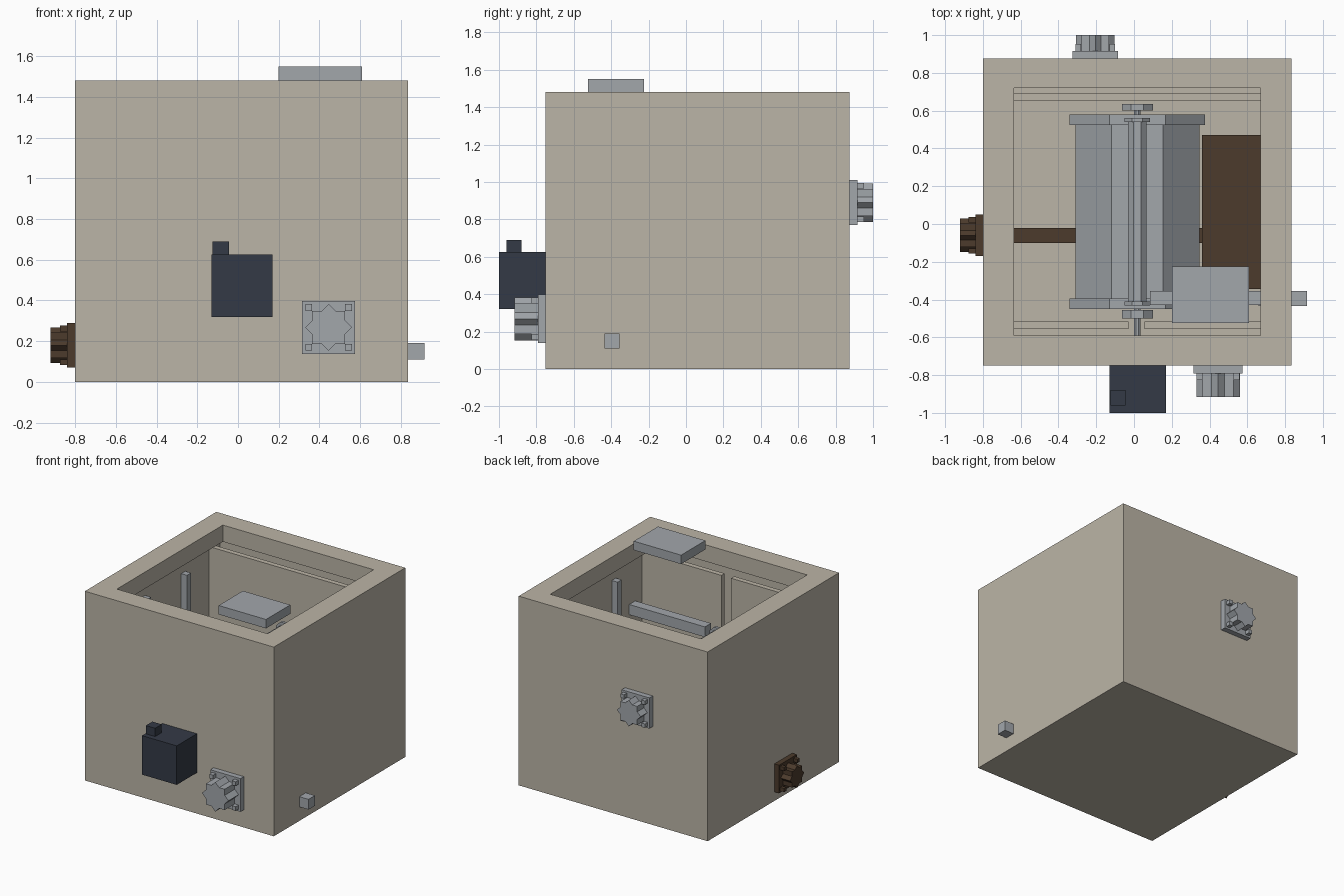
import bpy, bmesh, math
from mathutils import Vector

if "Cube" in bpy.data.objects:
    bpy.data.objects.remove(bpy.data.objects["Cube"], do_unlink=True)


def material(name, rgb):
    m = bpy.data.materials.new(name)
    m.use_nodes = True
    col = (*rgb, 1.0)
    m.diffuse_color = col
    bsdf = m.node_tree.nodes["Principled BSDF"]
    bsdf.inputs["Base Color"].default_value = col
    bsdf.inputs["Roughness"].default_value = 0.7
    return m


BEIGE = material("beige_casing", (0.50, 0.46, 0.385))
GREY = material("grey_metal", (0.36, 0.385, 0.41))
BROWN = material("dark_brown", (0.072, 0.043, 0.025))
NAVY = material("dark_slate", (0.034, 0.042, 0.061))


def finish(name, bm, mat):
    bmesh.ops.recalc_face_normals(bm, faces=bm.faces)
    me = bpy.data.meshes.new(name)
    bm.to_mesh(me)
    bm.free()
    me.materials.append(mat)
    ob = bpy.data.objects.new(name, me)
    bpy.context.collection.objects.link(ob)
    return ob


def box(name, x, y, z, mat):
    """Box from (min, max) ranges."""
    bm = bmesh.new()
    bmesh.ops.create_cube(bm, size=1)
    for v in bm.verts:
        v.co = Vector([(r[0] + r[1]) / 2 + c * (r[1] - r[0])
                       for r, c in zip((x, y, z), v.co)])
    return finish(name, bm, mat)


def prism(name, pts, start, axis, length, mat):
    """Extrude a 2D outline along axis; outline lies in (side, z)."""
    axis = Vector(axis)
    side = Vector((0, 0, 1)).cross(axis)
    bm = bmesh.new()
    rings = [[bm.verts.new(Vector(start) + axis * d + side * a + Vector((0, 0, b)))
              for a, b in pts] for d in (0, length)]
    n = len(pts)
    bm.faces.new(rings[0])
    bm.faces.new(rings[1])
    for i in range(n):
        j = (i + 1) % n
        bm.faces.new((rings[0][i], rings[0][j], rings[1][j], rings[1][i]))
    return finish(name, bm, mat)


def octagon(apothem):
    r = apothem / math.cos(math.pi / 8)
    return [(r * math.cos((i + .5) * math.pi / 4), r * math.sin((i + .5) * math.pi / 4))
            for i in range(8)]


def star(r):
    return [((r if i % 2 == 0 else r * .765) * math.cos(i * math.pi / 8),
             (r if i % 2 == 0 else r * .765) * math.sin(i * math.pi / 8)) for i in range(16)]


def square(h):
    return [(-h, -h), (h, -h), (h, h), (-h, h)]


def hub(name, centre, axis, half, plate, depth, r, mat):
    """Square plate, star-shaped knob and corner bolts."""
    c, a = Vector(centre), Vector(axis)
    side = Vector((0, 0, 1)).cross(a)
    prism(name + "_plate", square(half), c, axis, plate, mat)
    prism(name + "_star", star(r), c + a * plate, axis, depth - plate, mat)
    k = half * .75
    for i, (s, t) in enumerate(((-k, -k), (k, -k), (k, k), (-k, k))):
        p = c + a * plate + side * s + Vector((0, 0, t))
        prism(f"{name}_bolt_{i + 1}", square(half * .125), p, axis, .035, mat)


# Casing: hollow box with an inward lip around the opening
bm = bmesh.new()
OUT, HOLE, CAV = (-.80, .835, -.75, .875), (-.635, .67, -.59, .72), (-.705, .74, -.66, .785)
rings = []
for (x0, x1, y0, y1), z in ((OUT, 0), (OUT, 1.48), (HOLE, 1.48), (HOLE, 1.35),
                            (CAV, 1.35), (CAV, .085)):
    rings.append([bm.verts.new((x, y, z)) for x, y in
                  ((x0, y0), (x1, y0), (x1, y1), (x0, y1))])
bm.faces.new(rings[0])
bm.faces.new(rings[-1])
for a, b in zip(rings, rings[1:]):
    for i in range(4):
        j = (i + 1) % 4
        bm.faces.new((a[i], a[j], b[j], b[i]))
finish("casing", bm, BEIGE)

# Inner panels; the front one is split by a slot for the axle
box("back_inner_panel", (-.705, .74), (.65, .69), (.085, 1.32), BEIGE)
box("front_inner_panel_right", (-.705, -.03), (-.555, -.515), (.085, 1.32), BEIGE)
box("front_inner_panel_left", (.055, .74), (-.555, -.515), (.085, 1.32), BEIGE)

# Guide posts on the side walls
for side, x in (("right", (-.705, -.655)), ("left", (.69, .74))):
    for end, y in (("front", -.165), ("back", .33)):
        box(f"guide_post_{side}_{end}", x, (y - .025, y + .025), (.085, 1.24), GREY)

# Octagonal drum with end flanges, axle and bearings
CX, CZ = .0175, .475
back = (0, 1, 0)
for name, r, y0, y1 in (("drum", .328, -.395, .525),
                        ("drum_flange_front", .358, -.45, -.395),
                        ("drum_flange_back", .358, .525, .58),
                        ("drum_bearing_front", .082, -.50, -.455),
                        ("drum_bearing_back", .082, .60, .635),
                        ("drum_axle", .018, -.75, .60)):
    prism(name, octagon(r), (CX, y0, CZ), back, y1 - y0, GREY)

# Narrow roller above the drum
for name, r, y0, y1 in (("upper_roller", .048, -.42, .55),
                        ("upper_roller_cap_front", .068, -.432, -.41),
                        ("upper_roller_cap_back", .068, .54, .562)):
    prism(name, octagon(r), (CX, y0, .89), back, y1 - y0, GREY)

# Lever bar, top plate and side peg
box("lever_bar", (.085, .74), (-.43, -.355), (.89, .97), GREY)
box("top_plate", (.20, .61), (-.525, -.225), (1.48, 1.55), GREY)
box("side_peg", (.66, .915), (-.435, -.355), (.11, .19), GREY)

# Brown tray and channel low inside the casing
box("tray", (.36, .74), (-.345, .47), (.085, .25), BROWN)
box("channel", (-.80, .36), (-.10, -.02), (.14, .22), BROWN)

# Motor block with its cap
box("motor_block", (-.13, .17), (-1.0, -.75), (.32, .625), NAVY)
box("motor_cap", (-.125, -.045), (-.96, -.88), (.625, .69), NAVY)

# Star hubs on three walls
hub("front_hub", (.445, -.75, .268), (0, -1, 0), .13, .042, .167, .115, GREY)
hub("back_hub", (-.205, .875, .89), (0, 1, 0), .12, .042, .125, .103, GREY)
hub("side_hub", (-.80, -.06, .18), (-1, 0, 0), .11, .04, .12, .088, BROWN)
